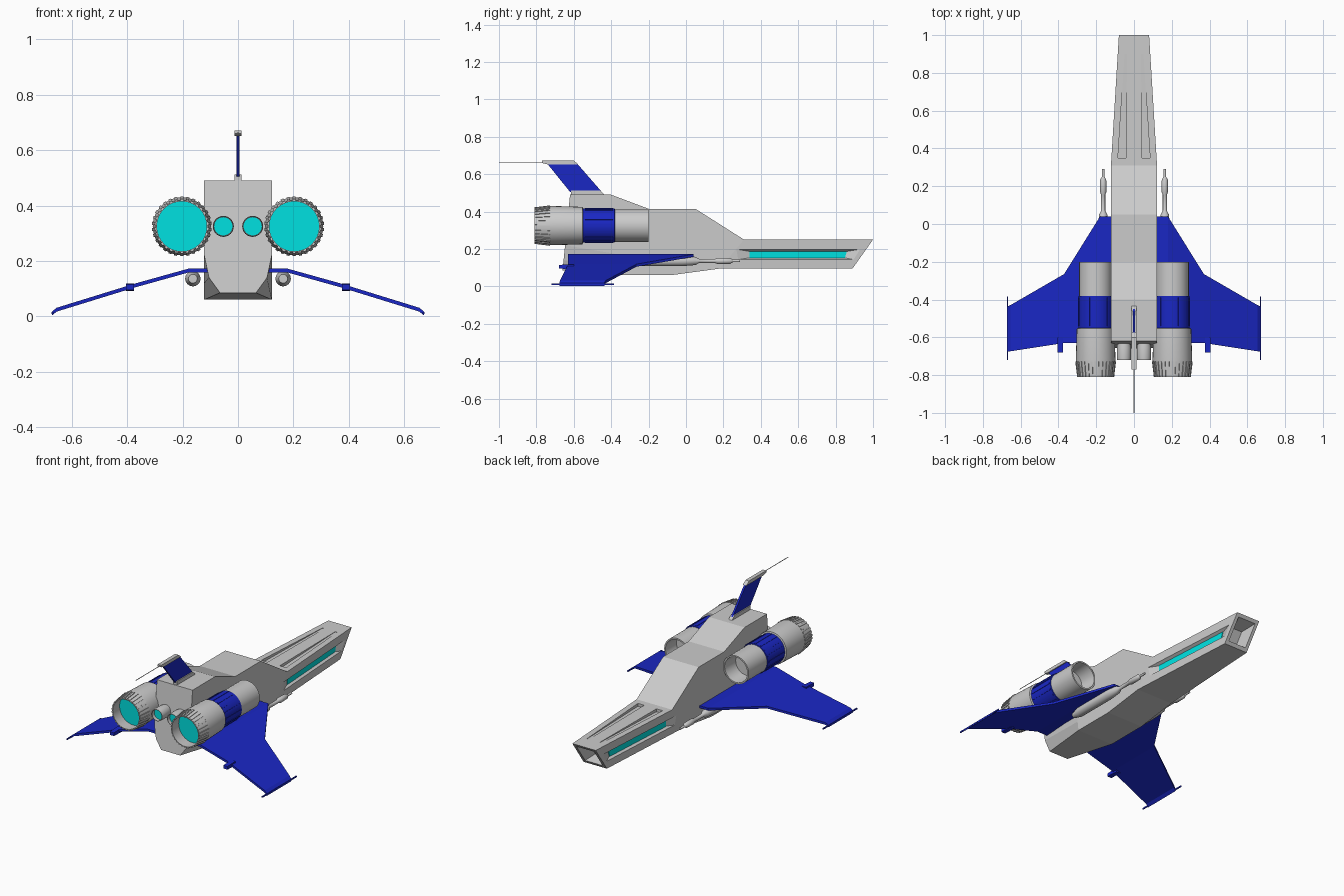
import bpy, bmesh
from math import sin, cos, tau, radians
from mathutils import Matrix, Vector

if "Cube" in bpy.data.objects:
    bpy.data.objects.remove(bpy.data.objects["Cube"])


def material(name, col):
    m = bpy.data.materials.new(name)
    m.diffuse_color = col
    m.use_nodes = True
    m.node_tree.nodes["Principled BSDF"].inputs["Base Color"].default_value = m.diffuse_color
    return m


BLUE = material("blue_paint", (0.01, 0.02, 0.55, 1))
CYAN = material("cyan_glow", (0.0, 0.75, 0.75, 1))


def finish(name, bm, mat=None, smooth=False):
    bmesh.ops.recalc_face_normals(bm, faces=bm.faces)
    me = bpy.data.meshes.new(name)
    bm.to_mesh(me)
    bm.free()
    ob = bpy.data.objects.new(name, me)
    bpy.context.collection.objects.link(ob)
    if mat:
        me.materials.append(mat)
    if smooth:
        bpy.ops.object.select_all(action='DESELECT')
        ob.select_set(True)
        bpy.context.view_layer.objects.active = ob
        bpy.ops.object.shade_smooth_by_angle(angle=radians(30))
    return ob


def loft(name, rings, mat=None):
    """Closed solid through rings of equal point count."""
    bm = bmesh.new()
    vs = [[bm.verts.new(p) for p in r] for r in rings]
    n = len(rings[0])
    for a, b in zip(vs, vs[1:]):
        for i in range(n):
            j = (i + 1) % n
            bm.faces.new((a[i], a[j], b[j], b[i]))
    bm.faces.new(vs[0])
    bm.faces.new(vs[-1])
    return finish(name, bm, mat)


def revolve(name, profile, x, z, mat=None, n=32):
    """Turn (radius, y) points about the lengthwise axis through x, z."""
    bm = bmesh.new()
    rows = []
    for r, y in profile:
        k = n if r else 1
        rows.append([bm.verts.new((x + r * cos(tau * i / n), y, z + r * sin(tau * i / n)))
                     for i in range(k)])
    for a, b in zip(rows, rows[1:]):
        for i in range(n):
            j = (i + 1) % n
            q = [a[i % len(a)], a[j % len(a)], b[j % len(b)], b[i % len(b)]]
            bm.faces.new(list(dict.fromkeys(q)))
    return finish(name, bm, mat, True)


def bar_ring(name, x, z, y, r, tilt, size, n, mat=None):
    """Small bars spaced around a cylinder."""
    bm = bmesh.new()
    for i in range(n):
        m = (Matrix.Translation((x, y, z)) @ Matrix.Rotation(tau * i / n, 4, 'Y')
             @ Matrix.Translation((0, 0, r)) @ Matrix.Rotation(tilt, 4, 'X')
             @ Matrix.Diagonal((*size, 1)))
        bmesh.ops.create_cube(bm, size=1, matrix=m)
    return finish(name, bm, mat)


def slab(name, outline, x, half, mat=None):
    """Side outline of (y, z) points given a thickness in x."""
    return loft(name, [[(x + d, y, z) for y, z in outline] for d in (-half, half)], mat)


def cut(ob, cutter):
    cutter.hide_render = True
    mod = ob.modifiers.new("cut", 'BOOLEAN')
    mod.object = cutter
    mod.solver = 'EXACT'
    bpy.context.view_layer.objects.active = ob
    bpy.ops.object.modifier_apply(modifier=mod.name)
    bpy.data.objects.remove(cutter)


# Fuselage: top y, bottom y, top z, then half-section (x, z) below the top edge
def section(yt, yb, w, zt, lower):
    zb = lower[-1][1]
    half = [(w, zt)] + lower
    pts = [(x, yt + (yb - yt) * (zt - z) / (zt - zb), z) for x, z in half]
    return pts + [(-x, y, z) for x, y, z in reversed(pts)]


def square(w, zb):
    return [(w, zb + 0.11), (w, zb + 0.06), (w, zb)]


W = 0.122
body = loft("fuselage", [
    section(-0.62, -0.66, W, 0.49, [(W, 0.22), (0.105, 0.14), (0.065, 0.085)]),
    section(-0.40, -0.34, W, 0.49, square(W, 0.06)),
    section(-0.20, -0.20, W, 0.415, square(W, 0.06)),
    section(0.05, -0.08, W, 0.415, square(W, 0.06)),
    section(0.31, 0.18, W, 0.25, square(W, 0.095)),
    section(1.0, 0.89, 0.08, 0.25, square(0.08, 0.095))])


# Hollow nose opening
def nose_ring(w, z0, z1, dy):
    return [(x, 1.0 - (0.25 - z) * 0.71 + dy, z)
            for x, z in ((-w, z0), (w, z0), (w, z1), (-w, z1))]


cut(body, loft("nose_cutter", [nose_ring(0.062, 0.112, 0.234, 0.01),
                               nose_ring(0.046, 0.128, 0.218, -0.09)]))


def side(y, off):
    return W - 0.042 * (y - 0.243) / 0.70 + off


OUTER = [(0.26, 0.2), (0.94, 0.2), (0.91, 0.14), (0.26, 0.14)]
INNER = [(0.34, 0.187), (0.86, 0.187), (0.85, 0.153), (0.34, 0.153)]

for s, tag in ((1, "right"), (-1, "left")):
    # Nose top groove, side recess and its glowing strip
    cut(body, loft("groove_cutter", [
        [(s * a, y, z), (s * b, y, z), (s * b, y, 0.27), (s * a, y, 0.27)]
        for y, a, b, z in ((0.35, 0.042, 0.085, 0.232), (0.9, 0.037, 0.05, 0.248))]))
    cut(body, loft("recess_cutter", [
        [(s * side(y, 0.004), y, z) for y, z in OUTER],
        [(s * side(y, -0.018), y, z) for y, z in INNER]]))
    loft("nose_light_" + tag, [[(s * side(y, d), y, z) for y, z in INNER]
                               for d in (-0.023, -0.014)], CYAN)

    # Main engines
    x, z = s * 0.203, 0.325
    revolve("engine_" + tag, [
        (0, -0.30), (0.072, -0.30), (0.078, -0.2), (0.087, -0.2), (0.087, -0.55),
        (0.1, -0.553), (0.105, -0.72), (0.094, -0.81), (0.09, -0.81),
        (0.094, -0.735), (0, -0.735)], x, z)
    revolve("engine_band_" + tag, [(0.086, -0.38), (0.091, -0.382), (0.091, -0.55),
                                   (0.086, -0.552)], x, z, BLUE)
    revolve("engine_glow_" + tag, [(0, -0.738), (0.0935, -0.738)], x, z, CYAN)
    bar_ring("nozzle_petals_" + tag, x, z, -0.768, 0.1, 0.12, (0.011, 0.083, 0.006), 30)
    bar_ring("band_ribs_" + tag, x, z, -0.465, 0.091, 0, (0.009, 0.15, 0.004), 16, BLUE)

    # Small centre thrusters
    x = s * 0.053
    revolve("thruster_" + tag, [(0.03, -0.6), (0.038, -0.655), (0.038, -0.70), (0.036, -0.72),
                                (0.033, -0.72), (0.033, -0.695), (0, -0.695)], x, z, n=24)
    revolve("thruster_glow_" + tag, [(0, -0.698), (0.033, -0.698)], x, z, CYAN, 24)

    # Drooped wing with tip rail and trailing tab
    ribs = [(0.10, 0.04, -0.63, 0.165), (0.18, 0.04, -0.63, 0.165),
            (0.37, -0.265, -0.63, 0.112), (0.655, -0.43, -0.674, 0.024),
            (0.672, -0.437, -0.677, 0.01)]
    loft("wing_" + tag, [[(s * wx, a, wz - 0.007), (s * wx, a, wz + 0.007),
                          (s * wx, b, wz + 0.007), (s * wx, b, wz - 0.007)]
                         for wx, a, b, wz in ribs], BLUE)
    slab("wing_tip_rail_" + tag, [(-0.385, 0.008), (-0.385, 0.016), (-0.72, 0.016),
                                  (-0.72, 0.008)], s * 0.67, 0.003, BLUE)
    slab("wing_tab_" + tag, [(-0.60, 0.092), (-0.60, 0.118), (-0.68, 0.115),
                             (-0.68, 0.095)], s * 0.39, 0.014, BLUE)

    # Gun pod under the wing root
    revolve("gun_" + tag, [
        (0, -0.33), (0.016, -0.33), (0.028, -0.28), (0.028, -0.02), (0.022, 0.05),
        (0.011, 0.07), (0.011, 0.155), (0.017, 0.17), (0.016, 0.235), (0.007, 0.25),
        (0.007, 0.29), (0, 0.29)], s * 0.163, 0.136, n=16)

# Tail fin with base, cap and antenna
slab("fin_base", [(-0.615, 0.485), (-0.615, 0.513), (-0.46, 0.513), (-0.43, 0.485)], 0, 0.012)
slab("tail_fin", [(-0.62, 0.505), (-0.45, 0.505), (-0.585, 0.66), (-0.745, 0.66)], 0, 0.006, BLUE)
slab("fin_cap", [(-0.77, 0.66), (-0.77, 0.672), (-0.60, 0.672), (-0.575, 0.652),
                 (-0.74, 0.652)], 0, 0.012)
revolve("antenna", [(0, -1.0), (0.002, -1.0), (0.002, -0.76), (0, -0.76)], 0, 0.664, n=8)
